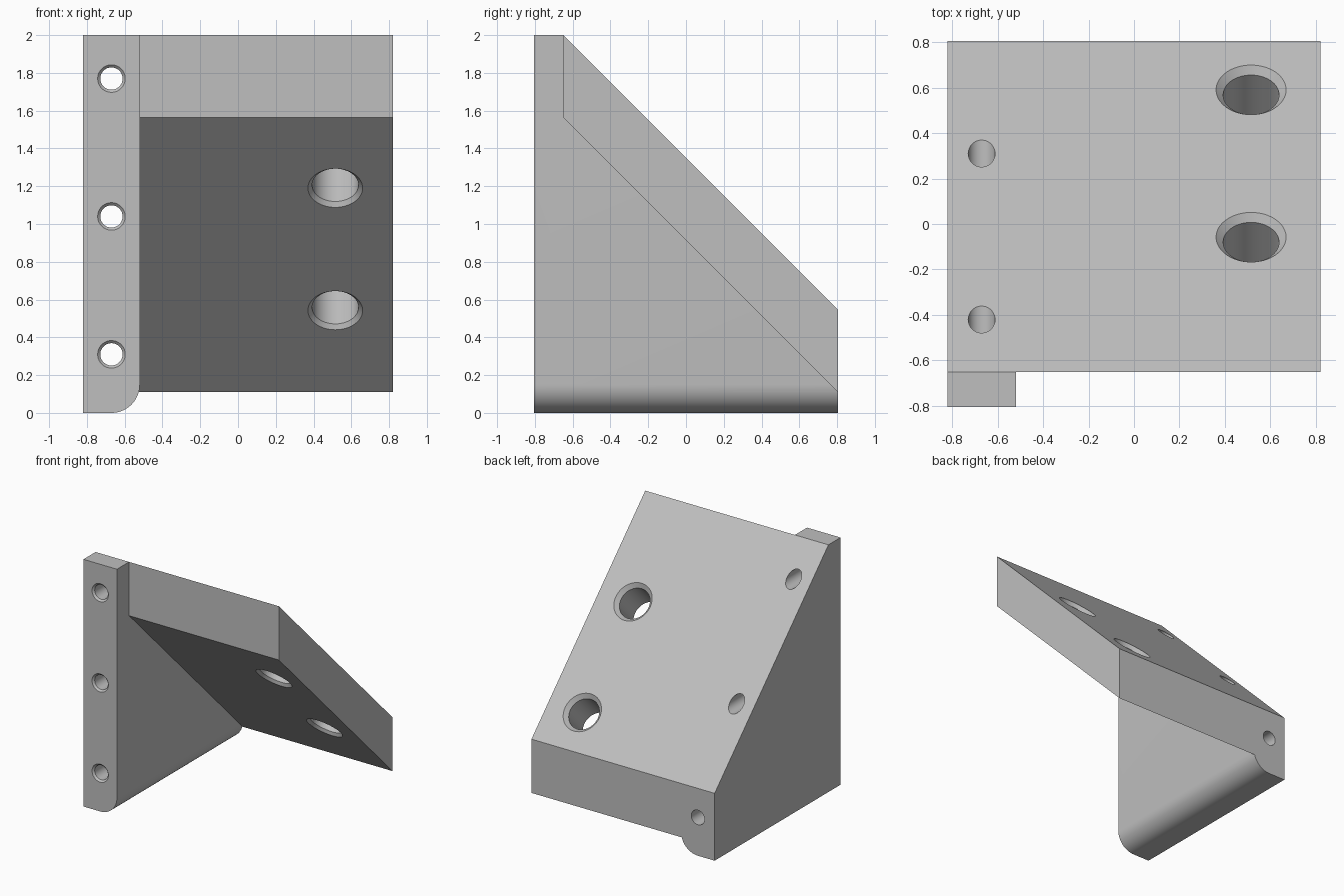
import bpy, bmesh, math
from mathutils import Vector

cube = bpy.data.objects.get("Cube")
if cube:
    bpy.data.objects.remove(cube, do_unlink=True)

grey = bpy.data.materials.new("light_grey")
grey.use_nodes = True
colour = (0.52, 0.52, 0.52, 1)
grey.diffuse_color = colour
grey.node_tree.nodes["Principled BSDF"].inputs["Base Color"].default_value = colour

RIGHT, INNER, LEFT = -0.82, -0.52, 0.82
FRONT, LEDGE, BACK = -0.805, -0.65, 0.805
TOP, SLOPE, UNDER = 2.0, 1.35, 0.915   # slope planes: y + z = constant


def finish(bm, name):
    bmesh.ops.recalc_face_normals(bm, faces=bm.faces)
    mesh = bpy.data.meshes.new(name)
    bm.to_mesh(mesh)
    bm.free()
    mesh.materials.append(grey)
    obj = bpy.data.objects.new(name, mesh)
    bpy.context.collection.objects.link(obj)
    return obj


def side_profile(x0, x1, points):
    """Extrude a (y, z) outline from x0 to x1."""
    bm = bmesh.new()
    face = bm.faces.new([bm.verts.new((x0, y, z)) for y, z in points])
    ext = bmesh.ops.extrude_face_region(bm, geom=[face])
    verts = [v for v in ext["geom"] if isinstance(v, bmesh.types.BMVert)]
    bmesh.ops.translate(bm, verts=verts, vec=(x1 - x0, 0, 0))
    return bm


def drill(name, start, axis, profile, sides=64):
    """Solid of revolution from (distance, radius) pairs along an axis."""
    bm = bmesh.new()
    turn = Vector(axis).to_track_quat("Z", "Y")
    rings = []
    for d, r in profile:
        rings.append([bm.verts.new(Vector(start) + turn @ Vector(
            (r * math.cos(a), r * math.sin(a), d)))
            for a in (math.tau * i / sides for i in range(sides))])
    for low, high in zip(rings, rings[1:]):
        for i in range(sides):
            j = (i + 1) % sides
            bm.faces.new((low[i], low[j], high[j], high[i]))
    bm.faces.new(rings[0])
    bm.faces.new(rings[-1])
    return finish(bm, name)


def combine(target, other, operation):
    mod = target.modifiers.new(other.name, "BOOLEAN")
    mod.operation, mod.solver, mod.object = operation, "EXACT", other
    bpy.context.view_layer.objects.active = target
    bpy.ops.object.modifier_apply(modifier=mod.name)
    bpy.data.objects.remove(other, do_unlink=True)


# Upright wall with a rounded lower inner edge
bm = side_profile(RIGHT, INNER, [(FRONT, 0), (BACK, 0), (BACK, SLOPE - BACK),
                                 (LEDGE, TOP), (FRONT, TOP)])
edge = [e for e in bm.edges if all(v.co.z < 0.01 and v.co.x > INNER - 0.01 for v in e.verts)]
bmesh.ops.bevel(bm, geom=edge, offset=0.15, segments=16, profile=0.5, affect="EDGES")
bracket = finish(bm, "angle_bracket")

# Sloping plate, sunk slightly into the wall
plate = finish(side_profile(INNER - 0.03, LEFT, [
    (LEDGE, UNDER - LEDGE), (BACK, UNDER - BACK), (BACK, SLOPE - BACK), (LEDGE, TOP)]),
    "sloping_plate")
combine(bracket, plate, "UNION")

# Screw holes through the wall, countersunk at the front
for z in (0.31, 1.04, 1.77):
    hole = drill("screw_hole", (-0.67, FRONT, z), (0, 1, 0),
                 [(-0.02, 0.093), (0.014, 0.059), (1.8, 0.059)])
    combine(bracket, hole, "DIFFERENCE")

# Large holes square to the slope, chamfered at both ends
thick = (SLOPE - UNDER) / math.sqrt(2)
for y in (0.59, -0.058):
    hole = drill("bolt_hole", (0.515, y, SLOPE - y), (0, -1, -1),
                 [(-0.02, 0.174), (0.031, 0.123), (thick - 0.022, 0.123),
                  (thick + 0.02, 0.165)])
    combine(bracket, hole, "DIFFERENCE")

# Smooth the curved surfaces, keep edges sharp
bpy.ops.object.select_all(action="DESELECT")
bracket.select_set(True)
bpy.context.view_layer.objects.active = bracket
bpy.ops.object.shade_smooth_by_angle(angle=math.radians(25))
